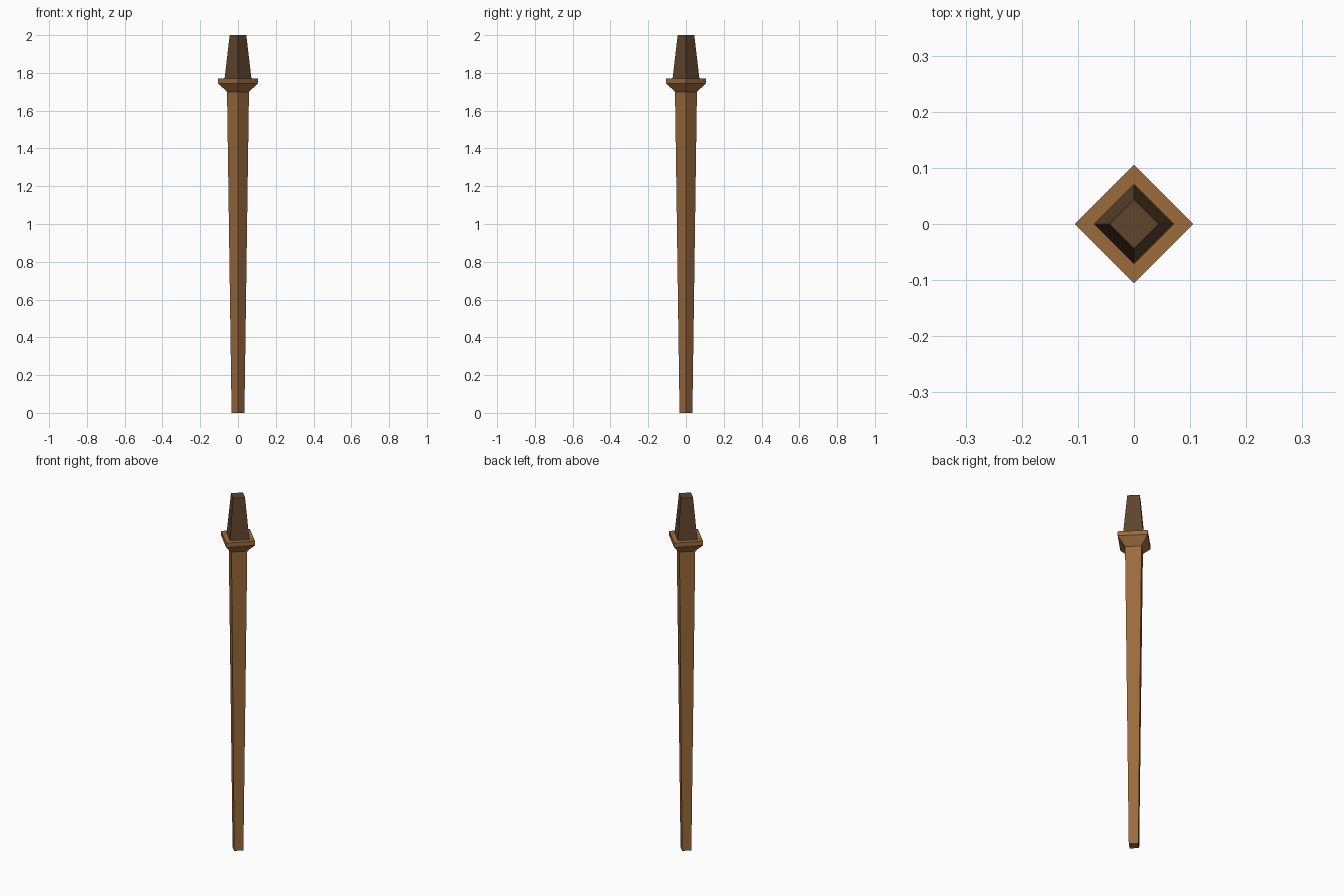
import bpy, bmesh, math

if "Cube" in bpy.data.objects:
    bpy.data.objects.remove(bpy.data.objects["Cube"])


def material(name, rgb):
    mat = bpy.data.materials.new(name)
    mat.diffuse_color = (*rgb, 1)
    mat.use_nodes = True
    mat.node_tree.nodes["Principled BSDF"].inputs["Base Color"].default_value = mat.diffuse_color
    return mat


def square_lathe(name, profile, mat):
    """Closed four-sided solid, corners on the x and y axes, from (radius, z) pairs."""
    bm = bmesh.new()
    rings = [[bm.verts.new((r * math.cos(k * math.pi / 2), r * math.sin(k * math.pi / 2), z))
              for k in range(4)] for r, z in profile]
    for low, high in zip(rings, rings[1:]):
        for k in range(4):
            n = (k + 1) % 4
            bm.faces.new((low[k], low[n], high[n], high[k]))
    bm.faces.new(rings[0][::-1])
    bm.faces.new(rings[-1])
    mesh = bpy.data.meshes.new(name)
    bm.to_mesh(mesh)
    bm.free()
    mesh.materials.append(mat)
    obj = bpy.data.objects.new(name, mesh)
    bpy.context.collection.objects.link(obj)
    return obj


wood = material("wood", (0.33, 0.145, 0.045))
charred = material("charred_wood", (0.115, 0.06, 0.025))

# Long shaft, widening upward
square_lathe("shaft", [(0.034, 0), (0.058, 1.70)], wood)
# Flared collar with a thin upright rim
square_lathe("collar", [(0.058, 1.70), (0.106, 1.745), (0.106, 1.77)], wood)
# Dark tapered head
square_lathe("head", [(0.071, 1.77), (0.044, 2.0)], charred)
